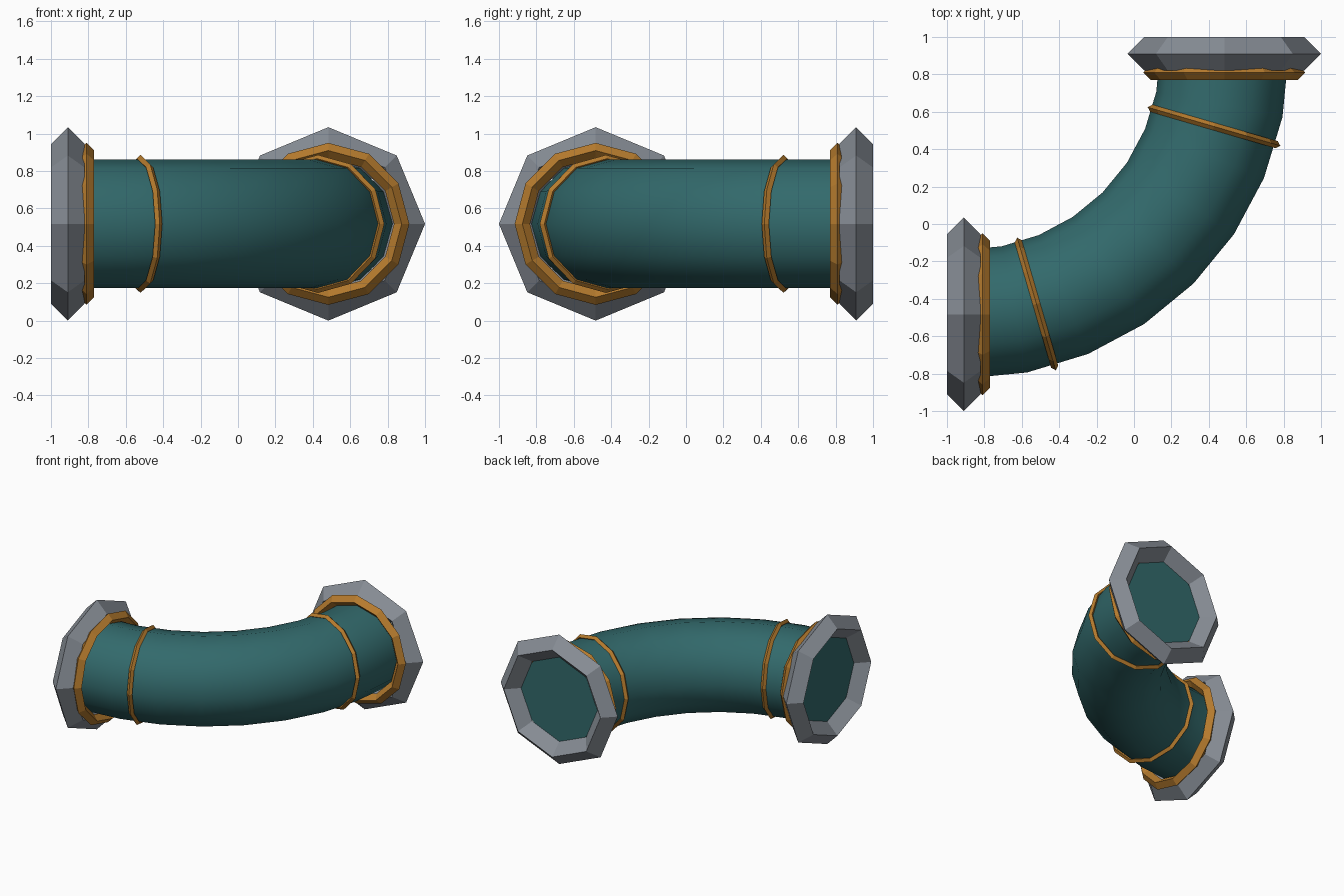
import bpy, bmesh, math

if "Cube" in bpy.data.objects:
    bpy.data.objects.remove(bpy.data.objects["Cube"])

C = 0.91       # bend centre is (-C, C)
R = 1.393      # bend radius of the pipe's centre line
Z = 0.517      # height of the centre line


def material(name, rgb):
    m = bpy.data.materials.new(name)
    m.diffuse_color = (*rgb, 1)
    m.use_nodes = True
    m.node_tree.nodes["Principled BSDF"].inputs["Base Color"].default_value = m.diffuse_color
    return m


teal = material("teal paint", (0.032, 0.142, 0.148))
brass = material("brass orange", (0.47, 0.20, 0.027))
steel = material("steel grey", (0.24, 0.265, 0.30))


def on_arc(deg, radius=R):
    """Point on the bend; 0 is the left end, 90 the back end."""
    a = math.radians(deg)
    return (-C + radius * math.sin(a), C - radius * math.cos(a))


def ring(name, x, y, deg, major, minor, sides, mat):
    """Flat-shaded ring with a diamond section, axis along the pipe."""
    bpy.ops.mesh.primitive_torus_add(
        major_segments=sides, minor_segments=4,
        major_radius=major, minor_radius=minor, location=(x, y, Z),
        rotation=(math.pi / 2, 0, math.radians(deg + 90)))
    o = bpy.context.object
    o.name = o.data.name = name
    o.data.materials.append(mat)
    for p in o.data.polygons:
        p.use_smooth = False


# Bent pipe: 12-sided section swept through a quarter turn, capped ends
r, sides, steps = 0.344, 12, 8
bm = bmesh.new()
loops = []
for i in range(steps + 1):
    loop = []
    for j in range(sides):
        t = 2 * math.pi * j / sides
        x, y = on_arc(90 * i / steps, R + r * math.cos(t))
        loop.append(bm.verts.new((x, y, Z + r * math.sin(t))))
    loops.append(loop)
for a, b in zip(loops, loops[1:]):
    for j in range(sides):
        k = (j + 1) % sides
        bm.faces.new((a[j], a[k], b[k], b[j])).smooth = True
for end in (loops[0], loops[-1]):
    bm.faces.new(end).smooth = False
bmesh.ops.recalc_face_normals(bm, faces=bm.faces)
mesh = bpy.data.meshes.new("bent_pipe")
bm.to_mesh(mesh)
bm.free()
mesh.materials.append(teal)
bpy.context.collection.objects.link(bpy.data.objects.new("bent_pipe", mesh))

# Flanges, collars and bands, the same at both ends
off = R - C
for side, deg, flange, collar in (
        ("left", 0, (-0.91, -off), (-0.81, -off)),
        ("back", 90, (off, 0.91), (off, 0.81))):
    ring(side + "_flange", *flange, deg, 0.427, 0.09, 8, steel)
    ring(side + "_collar", *collar, deg, 0.392, 0.041, 12, brass)
    band = 16.2 if deg == 0 else 73.8
    ring(side + "_band", *on_arc(band), band, 0.349, 0.02, 12, brass)
